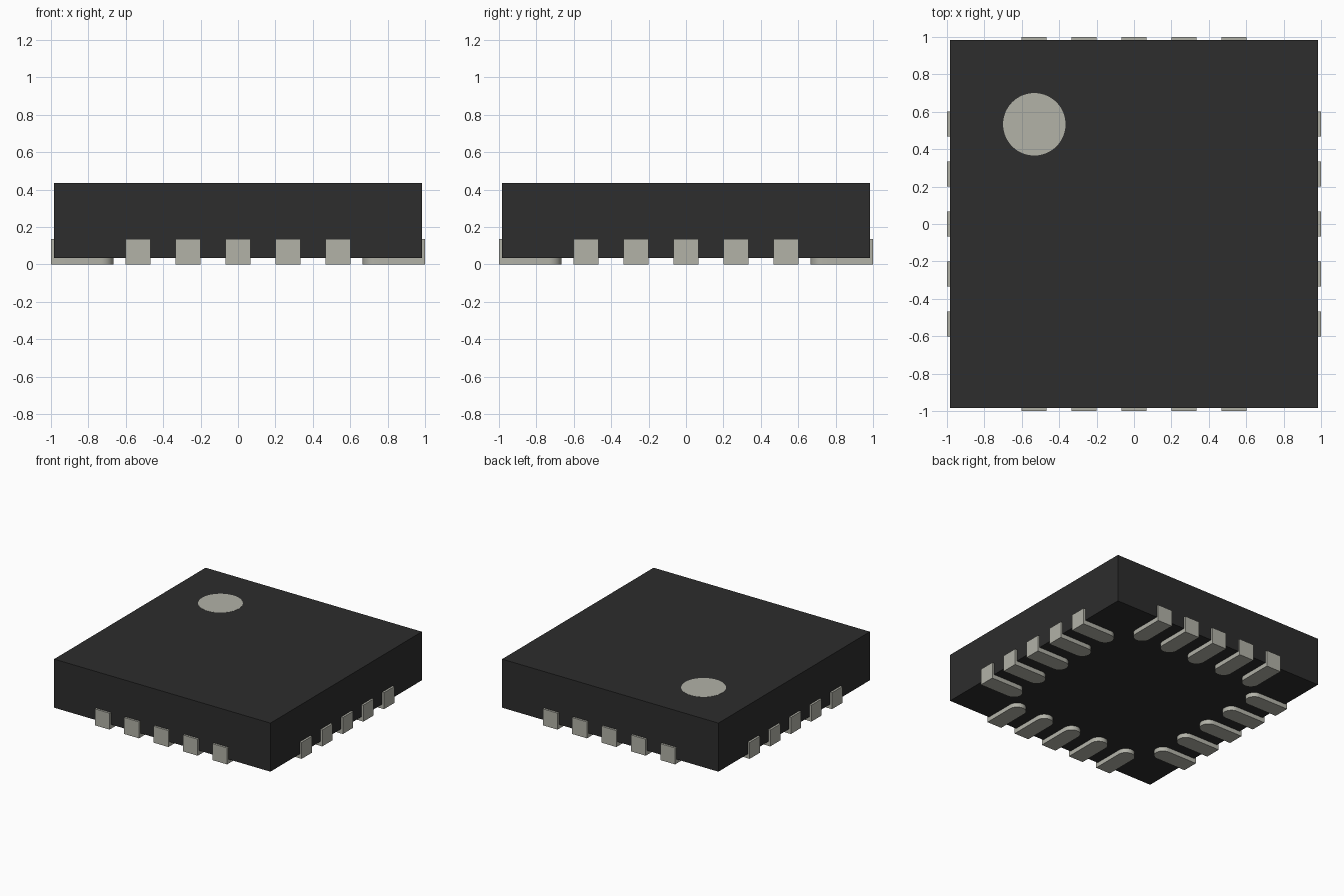
import bpy
import bmesh
from math import pi, sin, cos, radians
from mathutils import Matrix

cube = bpy.data.objects.get("Cube")
if cube:
    bpy.data.objects.remove(cube, do_unlink=True)


def make_material(name, rgb):
    mat = bpy.data.materials.new(name)
    mat.use_nodes = True
    color = (*rgb, 1.0)
    mat.diffuse_color = color
    mat.node_tree.nodes["Principled BSDF"].inputs["Base Color"].default_value = color
    return mat


def add_object(name, bm, mat):
    bmesh.ops.recalc_face_normals(bm, faces=bm.faces)
    mesh = bpy.data.meshes.new(name)
    bm.to_mesh(mesh)
    bm.free()
    mesh.materials.append(mat)
    obj = bpy.data.objects.new(name, mesh)
    bpy.context.collection.objects.link(obj)
    return obj


def add_prism(bm, outline, z0, z1):
    """Extrude a flat outline upward from z0 to z1."""
    face = bm.faces.new([bm.verts.new((x, y, z0)) for x, y in outline])
    top = bmesh.ops.extrude_face_region(bm, geom=[face])["geom"]
    verts = [v for v in top if isinstance(v, bmesh.types.BMVert)]
    bmesh.ops.translate(bm, verts=verts, vec=(0, 0, z1 - z0))


def rectangle(x, y0, y1):
    return [(-x, y0), (x, y0), (x, y1), (-x, y1)]


def circle(cx, cy, r, start, end, steps):
    angles = [start + (end - start) * i / steps for i in range(steps + 1)]
    return [(cx + r * cos(a), cy + r * sin(a)) for a in angles]


def smooth(obj):
    bpy.ops.object.select_all(action="DESELECT")
    obj.select_set(True)
    bpy.context.view_layer.objects.active = obj
    bpy.ops.object.shade_smooth_by_angle(angle=radians(30))


plastic = make_material("black plastic", (0.026, 0.026, 0.026))
metal = make_material("pale grey metal", (0.445, 0.445, 0.39))

BODY, BOTTOM, TOP = 0.983, 0.036, 0.435
PITCH, HALF_WIDTH = 0.267, 0.067
TAB_TOP, TAB_IN = 0.135, 0.97

# Square package body
bm = bmesh.new()
add_prism(bm, rectangle(BODY, -BODY, BODY), BOTTOM, TOP)
add_object("body", bm, plastic)

# Round orientation mark on the top
bm = bmesh.new()
add_prism(bm, circle(-0.533, 0.533, 0.167, 0, 2 * pi, 64)[:-1], TOP - 0.003, TOP + 0.001)
smooth(add_object("corner_dot", bm, metal))

# Contact: upright tab on the side wall, round-ended foot underneath
bm = bmesh.new()
add_prism(bm, rectangle(HALF_WIDTH, -1, -TAB_IN), 0, TAB_TOP)
foot = [(-HALF_WIDTH, -TAB_IN), (HALF_WIDTH, -TAB_IN)]
foot += circle(0, -0.733, HALF_WIDTH, 0, pi, 16)
add_prism(bm, foot, 0, BOTTOM + 0.004)
contact = add_object("contact", bm, metal)
smooth(contact)
contact_mesh = contact.data
bpy.data.objects.remove(contact)

# Five contacts along each of the four sides
for turn, side in enumerate(("front", "left", "back", "right")):
    for i in range(5):
        pin = bpy.data.objects.new(f"{side}_contact_{i + 1}", contact_mesh)
        bpy.context.collection.objects.link(pin)
        pin.matrix_world = (Matrix.Rotation(turn * pi / 2, 4, "Z")
                            @ Matrix.Translation(((i - 2) * PITCH, 0, 0)))
